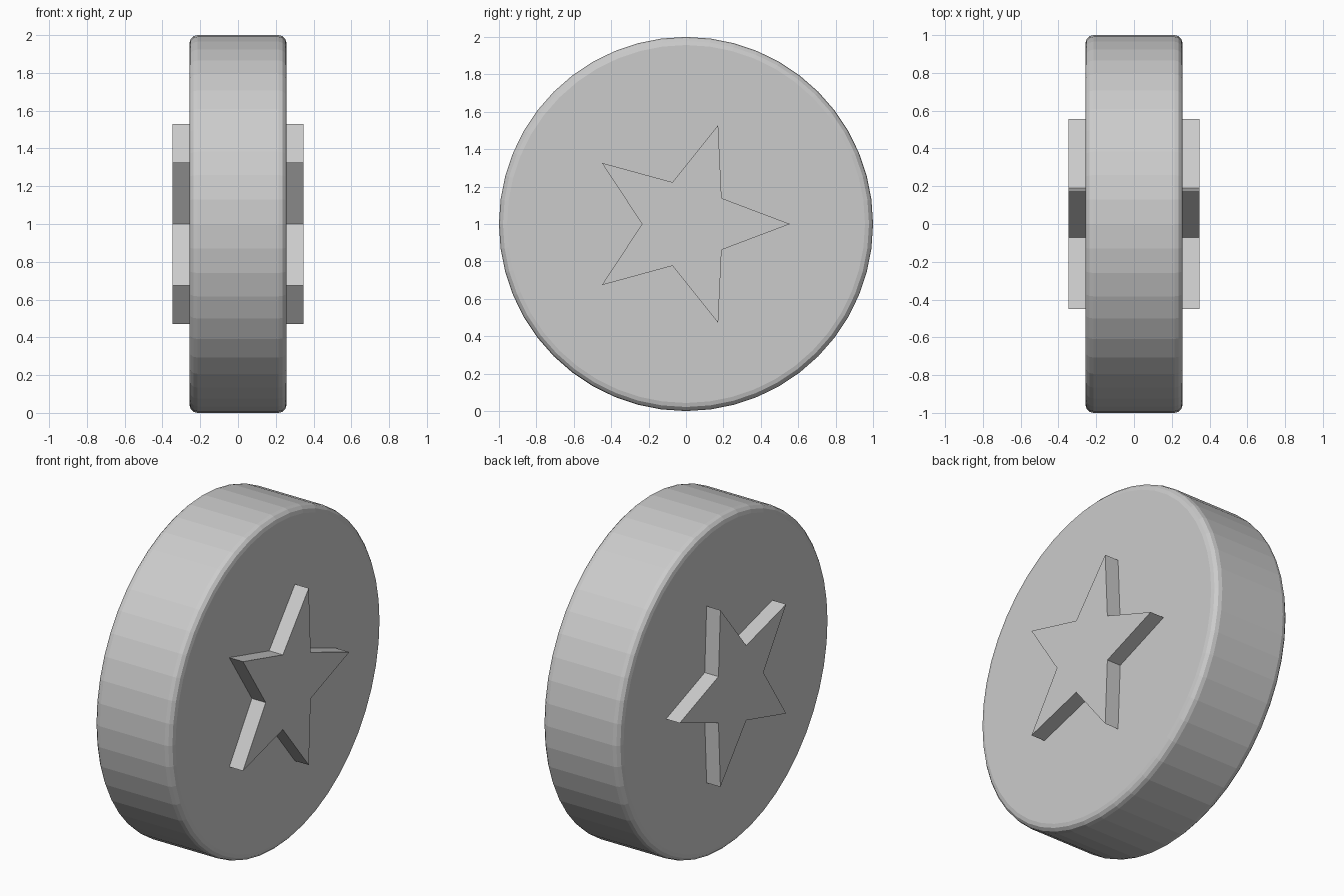
import bpy, bmesh
from math import cos, sin, pi, radians

if "Cube" in bpy.data.objects:
    bpy.data.objects.remove(bpy.data.objects["Cube"])


def prism(name, profile, half_depth):
    """Extrude a closed (y, z) profile along x, centred on x = 0."""
    bm = bmesh.new()
    base = bm.faces.new([bm.verts.new((-half_depth, y, z)) for y, z in profile])
    top = bmesh.ops.extrude_face_region(bm, geom=[base])["geom"]
    verts = [v for v in top if isinstance(v, bmesh.types.BMVert)]
    bmesh.ops.translate(bm, verts=verts, vec=(2 * half_depth, 0, 0))
    bmesh.ops.recalc_face_normals(bm, faces=bm.faces)
    mesh = bpy.data.meshes.new(name)
    bm.to_mesh(mesh)
    bm.free()
    obj = bpy.data.objects.new(name, mesh)
    obj.location.z = 1.0
    bpy.context.collection.objects.link(obj)
    return obj


def ring(count, radii):
    """Points around a circle, cycling through the given radii."""
    return [(radii[i % len(radii)] * cos(2 * pi * i / count),
             radii[i % len(radii)] * sin(2 * pi * i / count))
            for i in range(count)]


# Coin disc with rounded rims
disc = prism("coin_disc", ring(48, [1.0]), 0.257)
bevel = disc.modifiers.new("rim_bevel", 'BEVEL')
bevel.width = 0.043
bevel.segments = 3
bevel.limit_method = 'ANGLE'
bevel.angle_limit = radians(30)

# Star running through the disc, raised on both faces
prism("raised_star", ring(10, [0.556, 0.235]), 0.348)
